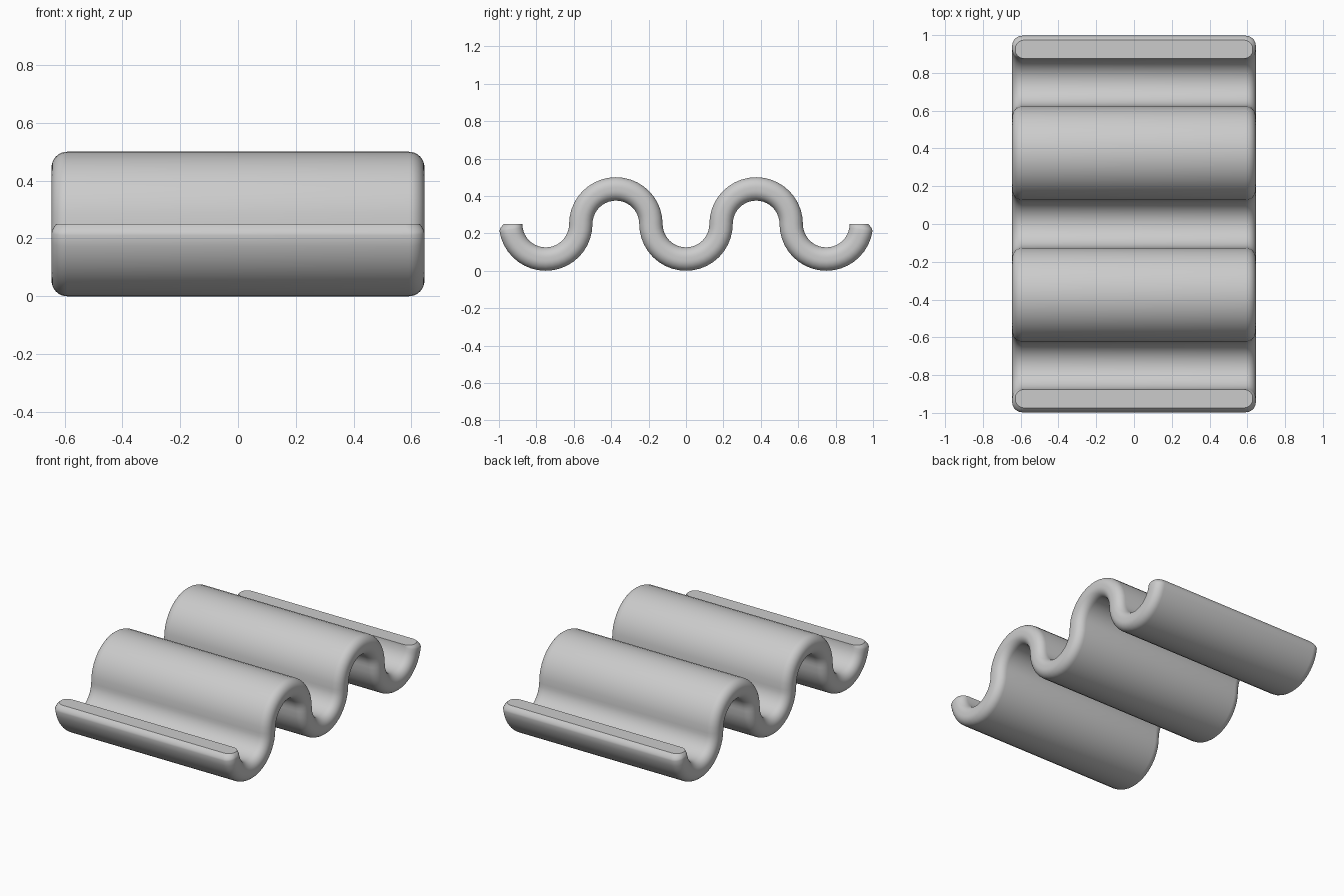
import bpy, bmesh
from math import sin, cos, pi, radians

if "Cube" in bpy.data.objects:
    bpy.data.objects.remove(bpy.data.objects["Cube"], do_unlink=True)

R = 0.1875          # centreline radius of each half wave
HALF_T = 0.0625     # half the sheet thickness
HALF_W = 0.645      # half the sheet width
EDGE = 0.054        # rounding of the long side edges
WAVES, STEPS = 5, 20

grey = bpy.data.materials.new("plain_grey")
grey.use_nodes = True
grey.diffuse_color = (0.6, 0.6, 0.6, 1)
grey.node_tree.nodes["Principled BSDF"].inputs["Base Color"].default_value = (0.6, 0.6, 0.6, 1)


def section():
    """Rounded rectangle across the sheet: (x, offset from centreline)."""
    pts = []
    for i, (sx, sd) in enumerate([(1, 1), (-1, 1), (-1, -1), (1, -1)]):
        for k in range(9):
            a = (i + k / 8) * pi / 2
            pts.append((sx * (HALF_W - EDGE) + EDGE * cos(a),
                        sd * (HALF_T - EDGE) + EDGE * sin(a)))
    return pts


def wave_point(s, d):
    """Place offset d at position s, counted in half waves."""
    i = min(int(s), WAVES - 1)
    a = (s - i) * pi
    valley = i % 2 == 0
    r = R - d if valley else R + d
    return ((i - 2) * 2 * R - r * cos(a), 0.25 + (-r if valley else r) * sin(a))


# Stations along the wave, closer together at both rounded tips
tip = 1 / STEPS
stations = [k * tip for k in range(WAVES * STEPS + 1)]
for k in (1, 2, 3):
    stations += [k * tip / 4, WAVES - k * tip / 4]
stations.sort()

# Wavy sheet: sweep the section, easing in the outer edge at the tips
bm = bmesh.new()
rings = []
for s in stations:
    u = max(0, 1 - min(s, WAVES - s) / tip) ** 1.5
    ring = []
    for x, d in section():
        d += 0.026 * u * (HALF_T - d) / (2 * HALF_T)
        y, z = wave_point(s, d)
        ring.append(bm.verts.new((x * (1 - 0.026 * u), y, z)))
    rings.append(ring)
for a, b in zip(rings, rings[1:]):
    for j in range(len(a)):
        k = (j + 1) % len(a)
        bm.faces.new((a[j], a[k], b[k], b[j]))
bm.faces.new(rings[0])
bm.faces.new(rings[-1])
bmesh.ops.recalc_face_normals(bm, faces=bm.faces)

mesh = bpy.data.meshes.new("wavy_sheet")
bm.to_mesh(mesh)
bm.free()
mesh.materials.append(grey)
sheet = bpy.data.objects.new("wavy_sheet", mesh)
bpy.context.collection.objects.link(sheet)
bpy.ops.object.select_all(action="DESELECT")
sheet.select_set(True)
bpy.context.view_layer.objects.active = sheet
bpy.ops.object.shade_smooth_by_angle(angle=radians(30))
